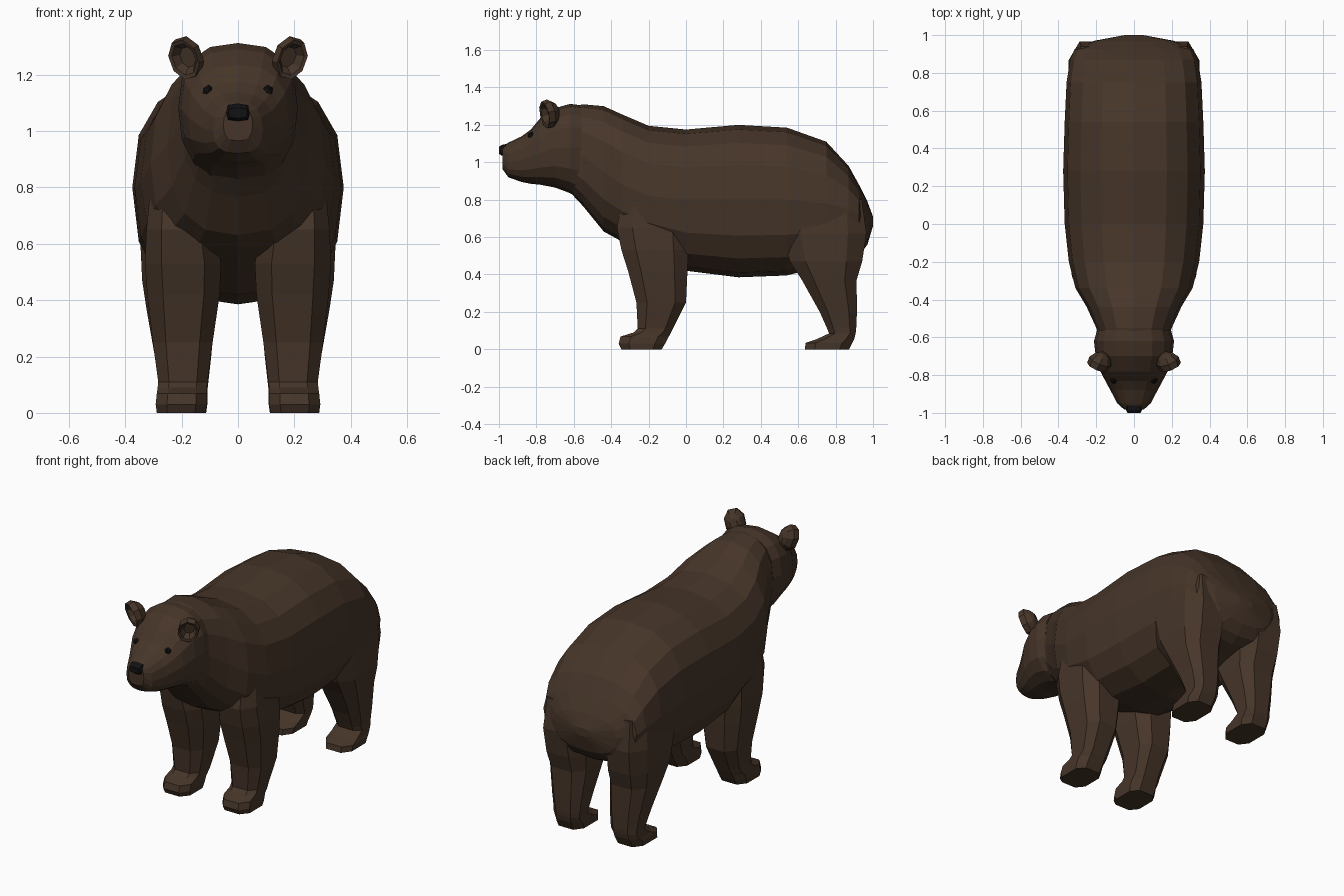
import bpy, bmesh
from math import sin, cos, pi
from mathutils import Vector


def material(name, rgb):
    m = bpy.data.materials.new(name)
    m.diffuse_color = (*rgb, 1)
    return m


BROWN = material("brown_fur", (0.062, 0.036, 0.022))
BLACK = material("black", (0.006, 0.006, 0.007))


def power(v, e):
    return abs(v) ** e * (1 if v >= 0 else -1)


def loft(name, rings, mat):
    """Skin a list of equal-length point rings and cap both ends."""
    bm = bmesh.new()
    vs = [[bm.verts.new(p) for p in r] for r in rings]
    n = len(vs[0])
    for a, b in zip(vs, vs[1:]):
        for i in range(n):
            j = (i + 1) % n
            bm.faces.new((a[i], a[j], b[j], b[i]))
    bm.faces.new(vs[0])
    bm.faces.new(vs[-1])
    bmesh.ops.recalc_face_normals(bm, faces=bm.faces)
    me = bpy.data.meshes.new(name)
    bm.to_mesh(me)
    bm.free()
    me.materials.append(mat)
    ob = bpy.data.objects.new(name, me)
    bpy.context.collection.objects.link(ob)
    return ob


def cross_section(y, w, top, bot, mid, n=16, e=0.8):
    """Rounded section facing along y, with its widest point at height mid."""
    pts = []
    for k in range(n):
        a = 2 * pi * k / n
        s = power(sin(a), e)
        pts.append((w * power(cos(a), e), y, mid + s * ((top - mid) if s > 0 else (mid - bot))))
    return pts


def leg_section(side, z, y0, y1, x0, x1, n=8, e=0.65):
    """Horizontal eight-sided section with flattened sides."""
    pts = []
    for k in range(n):
        a = 2 * pi * (k + 0.5) / n
        f = 1 / cos(pi / n) ** e
        x = (x0 + x1) / 2 + (x1 - x0) / 2 * power(cos(a), e) * f
        y = (y0 + y1) / 2 + (y1 - y0) / 2 * power(sin(a), e) * f
        pts.append((side * x, y, z))
    return pts


# Torso and neck: y, half width, top, bottom, widest height
torso = [
    (-0.62, 0.18, 1.295, 0.84, 1.06), (-0.55, 0.20, 1.31, 0.765, 1.03),
    (-0.44, 0.25, 1.30, 0.63, 0.95), (-0.34, 0.31, 1.255, 0.575, 0.88),
    (-0.20, 0.345, 1.195, 0.51, 0.82), (0.0, 0.367, 1.175, 0.42, 0.80),
    (0.28, 0.375, 1.20, 0.385, 0.80), (0.54, 0.367, 1.185, 0.395, 0.80),
    (0.75, 0.357, 1.11, 0.45, 0.78), (0.87, 0.338, 0.98, 0.47, 0.75),
    (0.925, 0.315, 0.88, 0.50, 0.72), (0.97, 0.21, 0.79, 0.56, 0.69),
    (1.0, 0.05, 0.71, 0.66, 0.69)]
loft("torso", [cross_section(*t) for t in torso], BROWN)

# Head and muzzle
head = [
    (-0.56, 0.195, 1.305, 0.80, 1.08), (-0.62, 0.212, 1.312, 0.835, 1.08),
    (-0.70, 0.203, 1.29, 0.865, 1.08), (-0.78, 0.178, 1.235, 0.88, 1.05),
    (-0.83, 0.152, 1.175, 0.885, 1.03), (-0.88, 0.125, 1.138, 0.895, 1.01),
    (-0.95, 0.088, 1.105, 0.92, 1.00), (-0.982, 0.052, 1.085, 0.965, 1.02)]
loft("head", [cross_section(*h) for h in head], BROWN)

# Nose
loft("nose", [cross_section(y, w, t, b, 1.065, 8, 0.5) for y, w, t, b in
              [(-0.95, 0.042, 1.10, 1.035), (-0.985, 0.042, 1.093, 1.035),
               (-1.0, 0.034, 1.082, 1.045)]], BLACK)

# Leg sections: z, back-to-front limits in y, inner and outer x
front_leg = [
    (0.80, -0.34, -0.02, 0.10, 0.31), (0.65, -0.37, 0.01, 0.08, 0.325),
    (0.53, -0.345, 0.012, 0.06, 0.33), (0.42, -0.31, 0.008, 0.065, 0.322),
    (0.25, -0.265, 0.0, 0.09, 0.302), (0.11, -0.258, -0.07, 0.108, 0.283),
    (0.09, -0.28, -0.08, 0.11, 0.285), (0.068, -0.35, -0.092, 0.11, 0.288),
    (0.03, -0.36, -0.112, 0.11, 0.292), (0.0, -0.345, -0.13, 0.115, 0.288)]
rear_leg = [
    (0.80, 0.56, 0.94, 0.10, 0.33), (0.62, 0.51, 0.965, 0.08, 0.347),
    (0.47, 0.555, 0.942, 0.075, 0.34), (0.37, 0.62, 0.912, 0.08, 0.325),
    (0.20, 0.715, 0.914, 0.095, 0.295), (0.11, 0.755, 0.91, 0.105, 0.28),
    (0.085, 0.765, 0.907, 0.108, 0.28), (0.055, 0.70, 0.90, 0.108, 0.285),
    (0.035, 0.64, 0.89, 0.108, 0.29), (0.0, 0.635, 0.872, 0.113, 0.287)]

for label, side in (("left", 1), ("right", -1)):
    loft("front_leg_" + label, [leg_section(side, *r) for r in front_leg], BROWN)
    loft("rear_leg_" + label, [leg_section(side, *r) for r in rear_leg], BROWN)

    # Cupped ear: discs along an axis that faces forward and outward
    axis = Vector((0.40, -0.85, -0.25)).normalized()
    up = Vector((0.35, -0.1, 1))
    up = (up - axis * up.dot(axis)).normalized()
    across = axis.cross(up)
    centre = Vector((0.178, -0.725, 1.262))
    rings = []
    for depth, r in [(0.0, 0.035), (0.032, 0.054), (0.036, 0.068),
                     (0.0, 0.072), (-0.03, 0.05), (-0.045, 0.025)]:
        ring = []
        for k in range(8):
            a = 2 * pi * (k + 0.5) / 8
            p = centre + axis * depth + across * (r * 0.85 * cos(a)) + up * (r * 1.1 * sin(a))
            ring.append((side * p.x, p.y, p.z))
        rings.append(ring)
    loft("ear_" + label, rings, BROWN)

    # Eye
    bpy.ops.mesh.primitive_ico_sphere_add(subdivisions=1, radius=0.021,
                                          location=(side * 0.106, -0.826, 1.143))
    eye = bpy.context.object
    eye.name = "eye_" + label
    eye.data.materials.append(BLACK)
